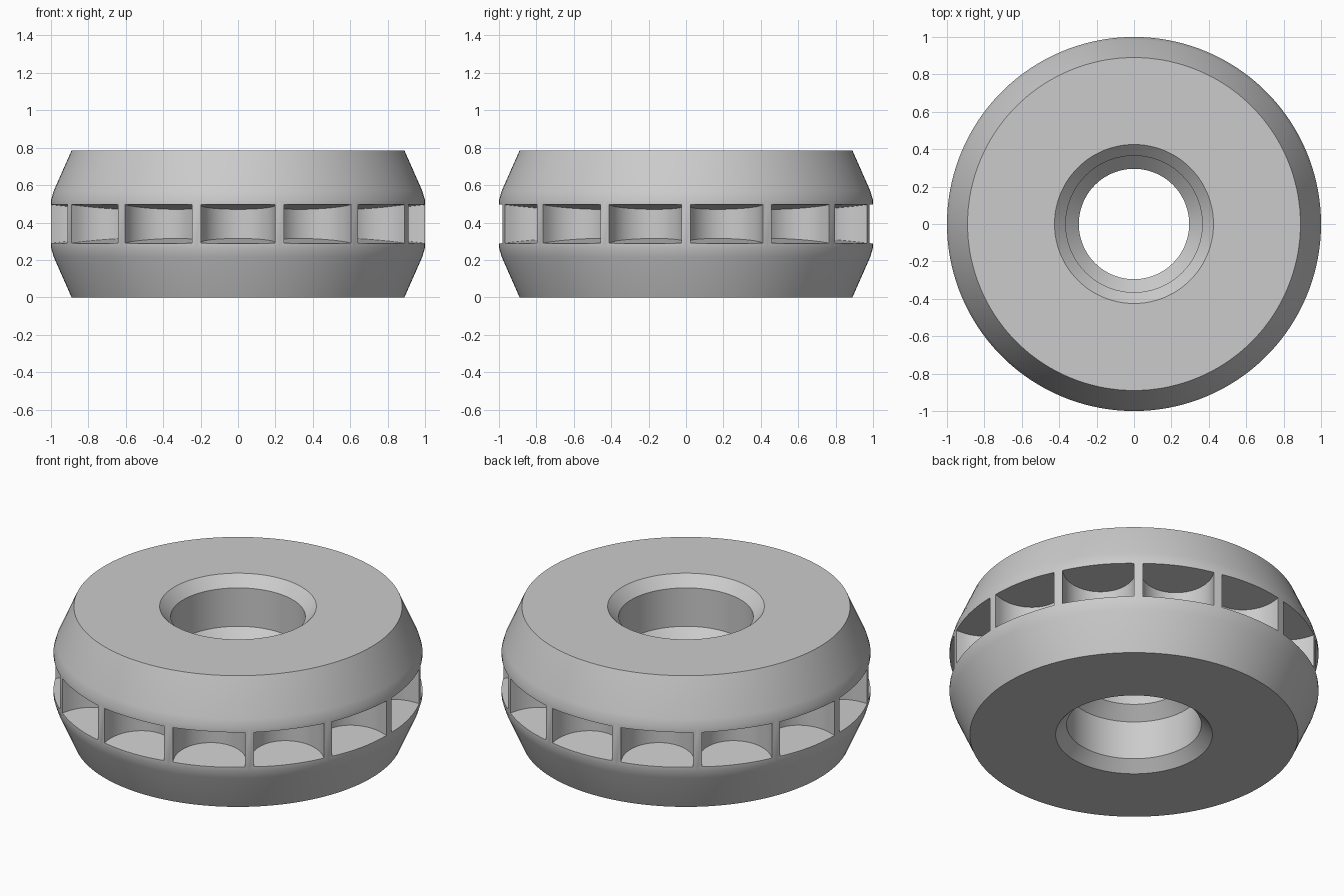
import bpy, bmesh, math
from mathutils import Matrix

if "Cube" in bpy.data.objects:
    bpy.data.objects.remove(bpy.data.objects["Cube"])

HEIGHT = 0.785
MID = HEIGHT / 2
SEGMENTS = 140
POCKETS = 14

grey = bpy.data.materials.new("plain grey")
grey.use_nodes = True
colour = (0.6, 0.6, 0.6, 1)
grey.diffuse_color = colour
grey.node_tree.nodes["Principled BSDF"].inputs["Base Color"].default_value = colour


def make_object(name, bm):
    bmesh.ops.recalc_face_normals(bm, faces=bm.faces)
    mesh = bpy.data.meshes.new(name)
    bm.to_mesh(mesh)
    bm.free()
    mesh.materials.append(grey)
    obj = bpy.data.objects.new(name, mesh)
    bpy.context.collection.objects.link(obj)
    return obj


# Wheel body: closed half profile mirrored about mid height, turned around z
lower = [(0.295, 0.36), (0.365, 0.29), (0.365, 0.06), (0.425, 0),
         (0.89, 0), (0.985, 0.215), (1, 0.265)]
profile = lower + [(r, HEIGHT - z) for r, z in reversed(lower)]
bm = bmesh.new()
rings = []
for i in range(SEGMENTS):
    a = 2 * math.pi * i / SEGMENTS
    rings.append([bm.verts.new((r * math.cos(a), r * math.sin(a), z)) for r, z in profile])
for i, ring in enumerate(rings):
    after = rings[(i + 1) % SEGMENTS]
    for j in range(len(profile)):
        k = (j + 1) % len(profile)
        bm.faces.new((ring[j], after[j], after[k], ring[k]))
wheel = make_object("wheel_body", bm)

# Pocket cutters: round-backed slots whose floor and roof close in with depth
HALF_WIDTH, ARC_CENTRE, OUTER = 0.198, 0.95, 1.1
outline = [(-HALF_WIDTH, OUTER)]
for i in range(25):
    a = math.pi * i / 24
    outline.append((-HALF_WIDTH * math.cos(a), ARC_CENTRE - HALF_WIDTH * math.sin(a)))
outline.append((HALF_WIDTH, OUTER))

bm = bmesh.new()
for n in range(POCKETS):
    turn = Matrix.Rotation(2 * math.pi * n / POCKETS, 4, "Z")
    layers = []
    for side in (-1, 1):
        layers.append([bm.verts.new(turn @ Matrix.Translation(
            (x, -d, MID + side * (0.105 - 0.11 * (1 - d)))).translation)
            for x, d in outline])
    bottom, top = layers
    bm.faces.new(bottom)
    bm.faces.new(top)
    for j in range(len(outline)):
        k = (j + 1) % len(outline)
        bm.faces.new((bottom[j], bottom[k], top[k], top[j]))
cutter = make_object("pocket_cutter", bm)
cutter.hide_render = True

# Cut the pockets and drop the cutter
cut = wheel.modifiers.new("pockets", "BOOLEAN")
cut.operation = "DIFFERENCE"
cut.solver = "EXACT"
cut.object = cutter
bpy.ops.object.select_all(action="DESELECT")
wheel.select_set(True)
bpy.context.view_layer.objects.active = wheel
bpy.ops.object.modifier_apply(modifier=cut.name)
bpy.data.objects.remove(cutter)
bpy.ops.object.shade_smooth_by_angle(angle=math.radians(30))
